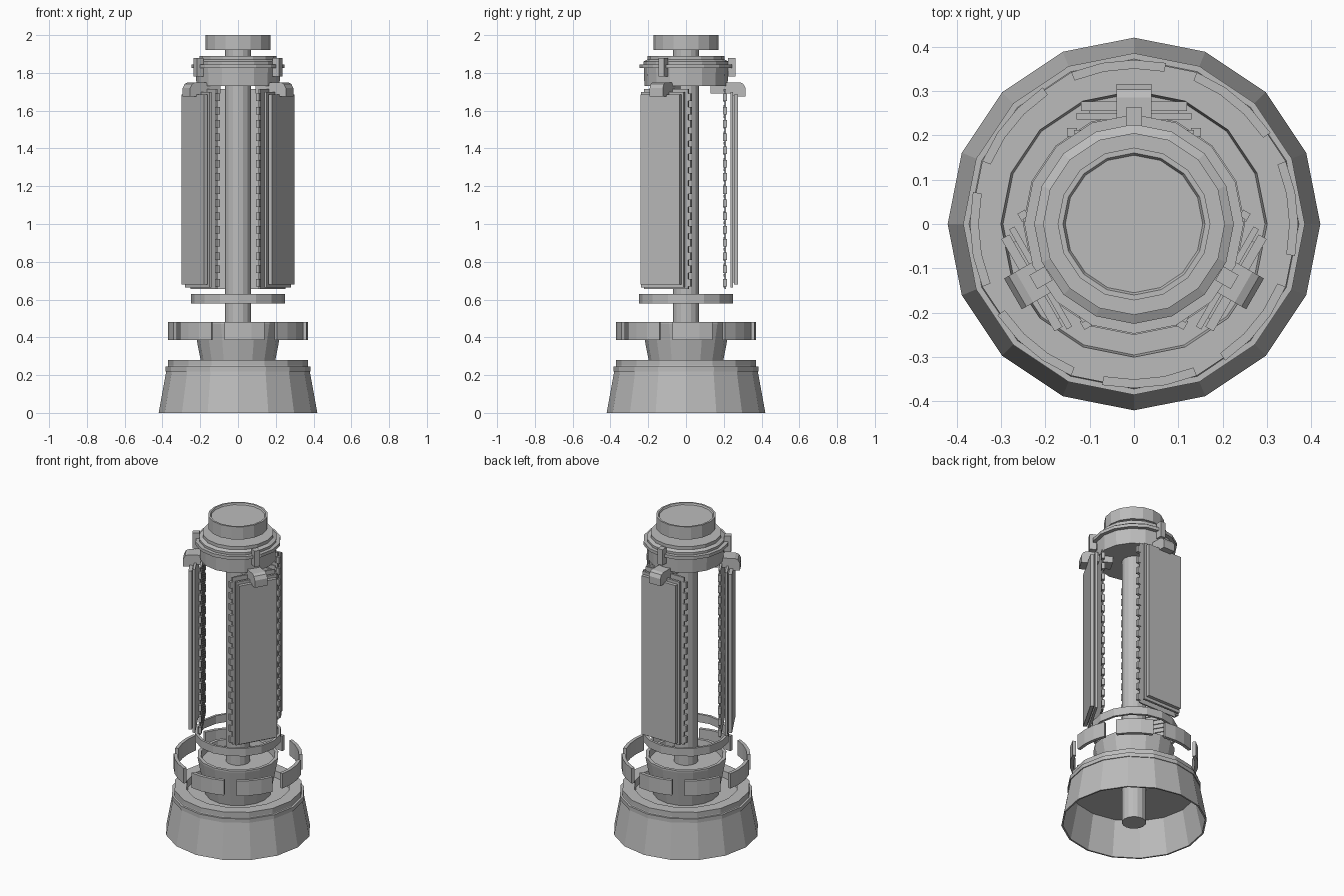
import bpy, bmesh, math
from mathutils import Matrix

cube = bpy.data.objects.get("Cube")
if cube:
    bpy.data.objects.remove(cube, do_unlink=True)

# Single flat grey
grey = bpy.data.materials.new("plain_grey")
grey.use_nodes = True
colour = (0.5, 0.5, 0.5, 1)
grey.diffuse_color = colour
grey.node_tree.nodes["Principled BSDF"].inputs["Base Color"].default_value = colour

SIDES = 16


def finish(bm, name, turn=0):
    bmesh.ops.remove_doubles(bm, verts=bm.verts, dist=0.0001)
    bmesh.ops.recalc_face_normals(bm, faces=bm.faces)
    bm.transform(Matrix.Rotation(turn, 4, 'Z'))
    mesh = bpy.data.meshes.new(name)
    bm.to_mesh(mesh)
    bm.free()
    mesh.materials.append(grey)
    obj = bpy.data.objects.new(name, mesh)
    bpy.context.collection.objects.link(obj)
    return obj


def lathe(name, profile, start=0, sweep=360, steps=SIDES):
    """Sweep a closed (radius, height) profile around z."""
    bm = bmesh.new()
    rings = []
    for i in range(steps + 1):
        a = math.radians(start + sweep * i / steps)
        rings.append([bm.verts.new((r * math.cos(a), r * math.sin(a), z))
                      for r, z in profile])
    n = len(profile)
    for a, b in zip(rings, rings[1:]):
        for j in range(n):
            k = (j + 1) % n
            if profile[j][0] + profile[k][0] > 0:
                bm.faces.new((a[j], b[j], b[k], a[k]))
    if sweep < 360:
        bm.faces.new(rings[0])
        bm.faces.new(rings[-1])
    bmesh.ops.dissolve_degenerate(bm, dist=0.0001, edges=bm.edges)
    return finish(bm, name)


def add_box(bm, x0, x1, y0, y1, z0, z1):
    size = Matrix.Diagonal((x1 - x0, y1 - y0, z1 - z0, 1))
    place = Matrix.Translation(((x0 + x1) / 2, (y0 + y1) / 2, (z0 + z1) / 2))
    bmesh.ops.create_cube(bm, size=1, matrix=place @ size)


def box(name, turn, *bounds):
    bm = bmesh.new()
    add_box(bm, *bounds)
    return finish(bm, name, turn)


def tube(name, inner, outer, z0, z1, **arc):
    return lathe(name, [(inner, z0), (outer, z0), (outer, z1), (inner, z1)], **arc)


# Hollow flared base with recessed top
lathe("base", [(0.41, 0), (0.42, 0), (0.38, 0.22), (0.37, 0.25), (0.37, 0.28),
               (0.3, 0.28), (0.295, 0.24), (0, 0.24), (0, 0.22), (0.365, 0.22)])
tube("base_band", 0.36, 0.385, 0.22, 0.245)

# Central rod and flared cup
tube("rod", 0, 0.07, 0, 1.94)
lathe("cup", [(0, 0.24), (0.19, 0.24), (0.235, 0.47), (0.235, 0.48),
              (0.215, 0.48), (0.21, 0.44), (0, 0.44)])

# Broken ring of eight curved guards, and plain hoop
for i in range(8):
    tube("guard_segment", 0.35, 0.37, 0.385, 0.48,
         start=i * 45 - 11.25, sweep=33.75, steps=3)
tube("hoop", 0.235, 0.25, 0.58, 0.63)

# Upper housing, its band and the top cap
lathe("housing", [(0, 1.73), (0.22, 1.73), (0.225, 1.86), (0.205, 1.87),
                  (0.205, 1.89), (0, 1.89)])
tube("housing_band", 0.2, 0.247, 1.825, 1.845)
lathe("top_cap", [(0, 1.92), (0.172, 1.92), (0.172, 2), (0.16, 2),
                  (0.155, 1.99), (0, 1.99)])

HOOK = [(0.13, 1.69), (0.13, 1.75), (0.285, 1.75), (0.303, 1.742), (0.315, 1.72),
        (0.315, 1.675), (0.24, 1.675), (0.24, 1.69)]


def hook(turn):
    bm = bmesh.new()
    face = bm.faces.new([bm.verts.new((-0.04, y, z)) for y, z in HOOK])
    out = bmesh.ops.extrude_face_region(bm, geom=[face], use_keep_orig=True)
    moved = [v for v in out["geom"] if isinstance(v, bmesh.types.BMVert)]
    bmesh.ops.translate(bm, verts=moved, vec=(0.08, 0, 0))
    finish(bm, "panel_hook", turn)


def rack(turn):
    """Thin ribbed plate with a column of knobs on each edge."""
    bm = bmesh.new()
    add_box(bm, -0.135, 0.135, 0.204, 0.212, 0.655, 1.715)
    for i in range(38):
        z = 0.665 + i * 0.028
        add_box(bm, -0.12, 0.12, 0.198, 0.204, z, z + 0.013)
    for i in range(15):
        z = 0.67 + i * 0.07
        for side in (-1, 1):
            x = side * 0.14
            add_box(bm, x - 0.011, x + 0.011, 0.197, 0.216, z, z + 0.04)
    finish(bm, "ribbed_rack", turn)


# Three hanging panel assemblies
for i in range(3):
    turn = math.tau * i / 3
    box("outer_panel", turn, -0.12, 0.12, 0.255, 0.276, 0.68, 1.685)
    box("middle_panel", turn, -0.13, 0.13, 0.236, 0.25, 0.665, 1.7)
    box("panel_spacer", turn, -0.1, 0.1, 0.25, 0.255, 0.69, 1.68)
    rack(turn)
    hook(turn)
    box("band_clip", turn, -0.018, 0.018, 0.222, 0.262, 1.78, 1.88)
